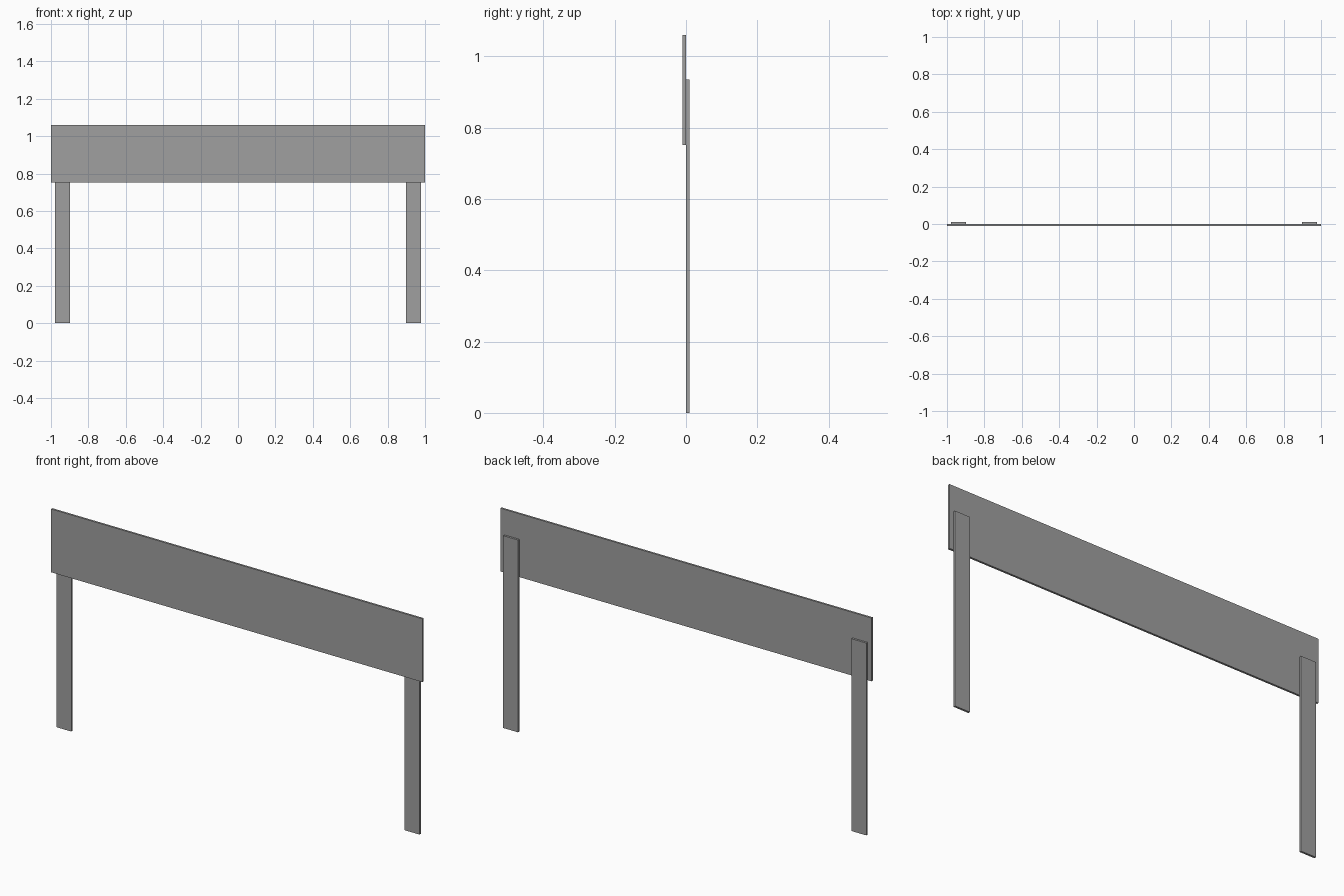
import bpy

cube = bpy.data.objects.get("Cube")
if cube:
    bpy.data.objects.remove(cube, do_unlink=True)

# Single plain grey finish
grey = bpy.data.materials.new("plain_grey")
grey.use_nodes = True
colour = (0.35, 0.35, 0.35, 1)
grey.diffuse_color = colour
grey.node_tree.nodes["Principled BSDF"].inputs["Base Color"].default_value = colour


def board(name, low, high):
    """Flat board spanning two opposite corners."""
    centre = [(a + b) / 2 for a, b in zip(low, high)]
    bpy.ops.mesh.primitive_cube_add(size=1, location=centre)
    obj = bpy.context.object
    obj.name = name
    obj.scale = [b - a for a, b in zip(low, high)]
    bpy.ops.object.transform_apply(location=False, rotation=False, scale=True)
    obj.data.materials.append(grey)
    return obj


THICK = 0.01
LEG_X, LEG_WIDTH = 0.938, 0.08

# Wide panel in front of the posts
board("sign_panel", (-1, -THICK, 0.752), (1, 0, 1.06))

# Posts fixed to the back of the panel
for side, sign in (("left", 1), ("right", -1)):
    x = sign * LEG_X
    board(side + "_post", (x - LEG_WIDTH / 2, 0, 0), (x + LEG_WIDTH / 2, THICK, 0.936))
